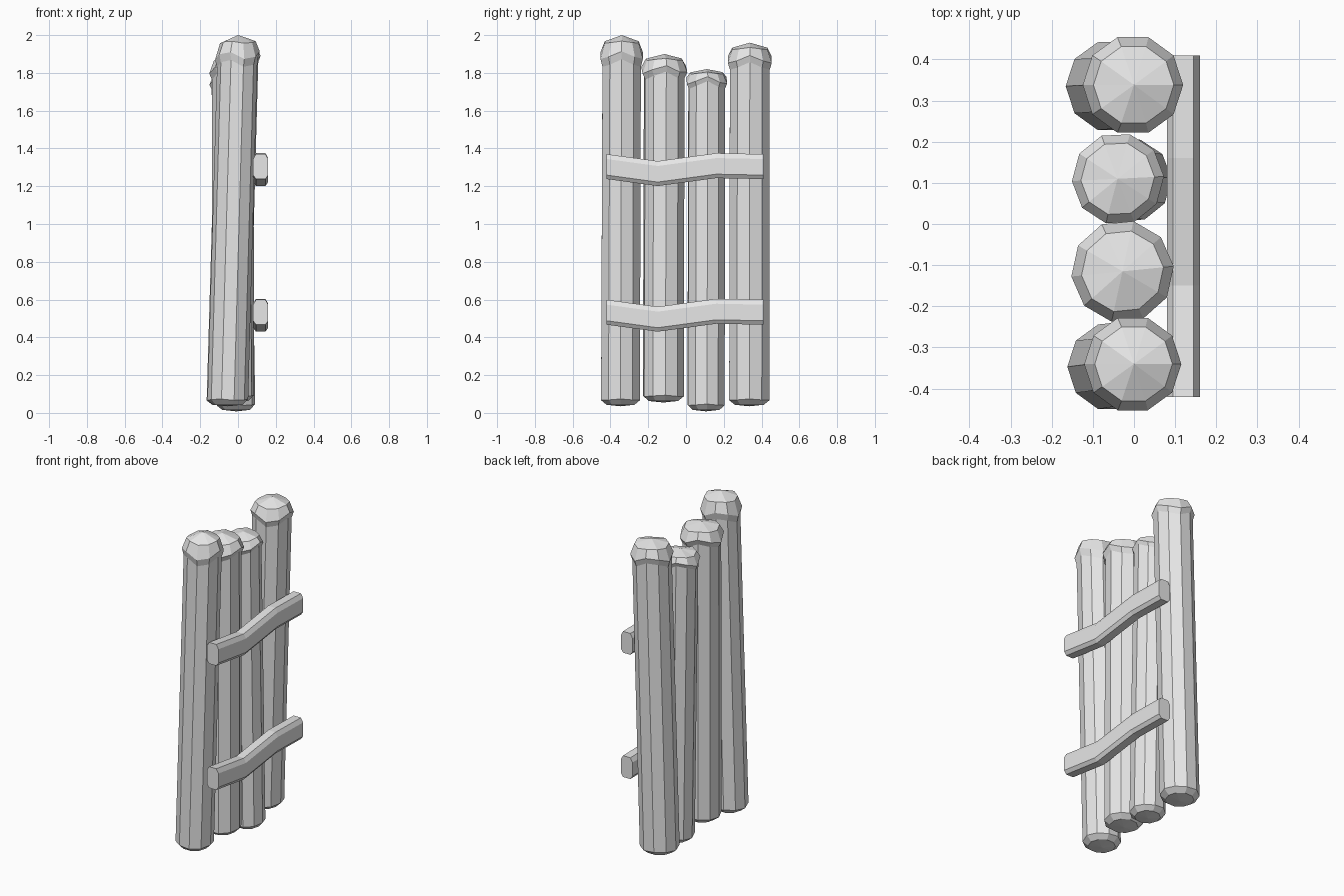
import bpy, bmesh, math
from mathutils import Vector

cube = bpy.data.objects.get("Cube")
if cube:
    bpy.data.objects.remove(cube, do_unlink=True)

grey = bpy.data.materials.new("plain grey")
grey.use_nodes = True
grey.diffuse_color = (0.8, 0.8, 0.8, 1)
grey.node_tree.nodes["Principled BSDF"].inputs["Base Color"].default_value = (0.8, 0.8, 0.8, 1)


def finish(name, bm):
    bmesh.ops.recalc_face_normals(bm, faces=bm.faces)
    mesh = bpy.data.meshes.new(name)
    bm.to_mesh(mesh)
    bm.free()
    mesh.materials.append(grey)
    obj = bpy.data.objects.new(name, mesh)
    bpy.context.collection.objects.link(obj)


def bridge(bm, a, b):
    n = len(a)
    for i in range(n):
        bm.faces.new((a[i], a[(i + 1) % n], b[(i + 1) % n], b[i]))


def fan(bm, ring, tip):
    for i in range(len(ring)):
        bm.faces.new((ring[i], ring[(i + 1) % len(ring)], tip))


def log(name, bottom, top, radius, head_radius, head, turn, sides=10):
    """Leaning ten-sided log with a swollen, roughly hewn head."""
    bottom, top = Vector(bottom), Vector(top)
    height = top.z - bottom.z
    # radius, height along the log, waviness of the ring
    profile = [
        (radius * 0.72, 0.008, 0),
        (radius, 0.035, 0.004),
        (radius * 0.99, height - head, 0.022),
        (head_radius, height - head * 0.72, 0.022),
        (head_radius * 0.8, height - head * 0.25, 0.006),
    ]
    bm = bmesh.new()
    rings = []
    for r, h, wave in profile:
        c = bottom.lerp(top, h / height)
        ring = []
        for i in range(sides):
            a = math.tau * i / sides + turn
            ring.append(bm.verts.new((c.x + r * math.cos(a), c.y + r * math.sin(a),
                                      c.z + wave * math.cos(3 * a))))
        rings.append(ring)
    for a, b in zip(rings, rings[1:]):
        bridge(bm, a, b)
    fan(bm, rings[0], bm.verts.new(bottom))
    fan(bm, rings[-1], bm.verts.new(top))
    finish(name, bm)


def rail(name, z):
    """Bent crossbar with chamfered edges, running along y."""
    path = [(-0.42, 0), (-0.15, -0.037), (0.16, 0.005), (0.41, 0)]
    section = [(0.08, -0.045), (0.095, -0.066), (0.145, -0.066), (0.16, -0.045),
               (0.16, 0.04), (0.145, 0.066), (0.095, 0.066), (0.08, 0.04)]
    bm = bmesh.new()
    rings = [[bm.verts.new((x, y, z + dz + h)) for x, h in section] for y, dz in path]
    for a, b in zip(rings, rings[1:]):
        bridge(bm, a, b)
    bm.faces.new(rings[0])
    bm.faces.new(rings[-1])
    finish(name, bm)


# Upright logs, front to back
log("front_log", (-0.055, -0.347, 0.035), (0, -0.34, 2.0), 0.108, 0.118, 0.15, 0)
log("front_middle_log", (-0.025, -0.12, 0.055), (-0.028, -0.115, 1.9), 0.111, 0.125, 0.115, 0.1)
log("back_middle_log", (-0.01, 0.106, 0.008), (-0.04, 0.11, 1.82), 0.102, 0.112, 0.085, 0.05)
log("back_log", (-0.055, 0.335, 0.035), (0, 0.338, 1.96), 0.112, 0.122, 0.125, 0)

# Crossbars
rail("upper_rail", 1.304)
rail("lower_rail", 0.533)
